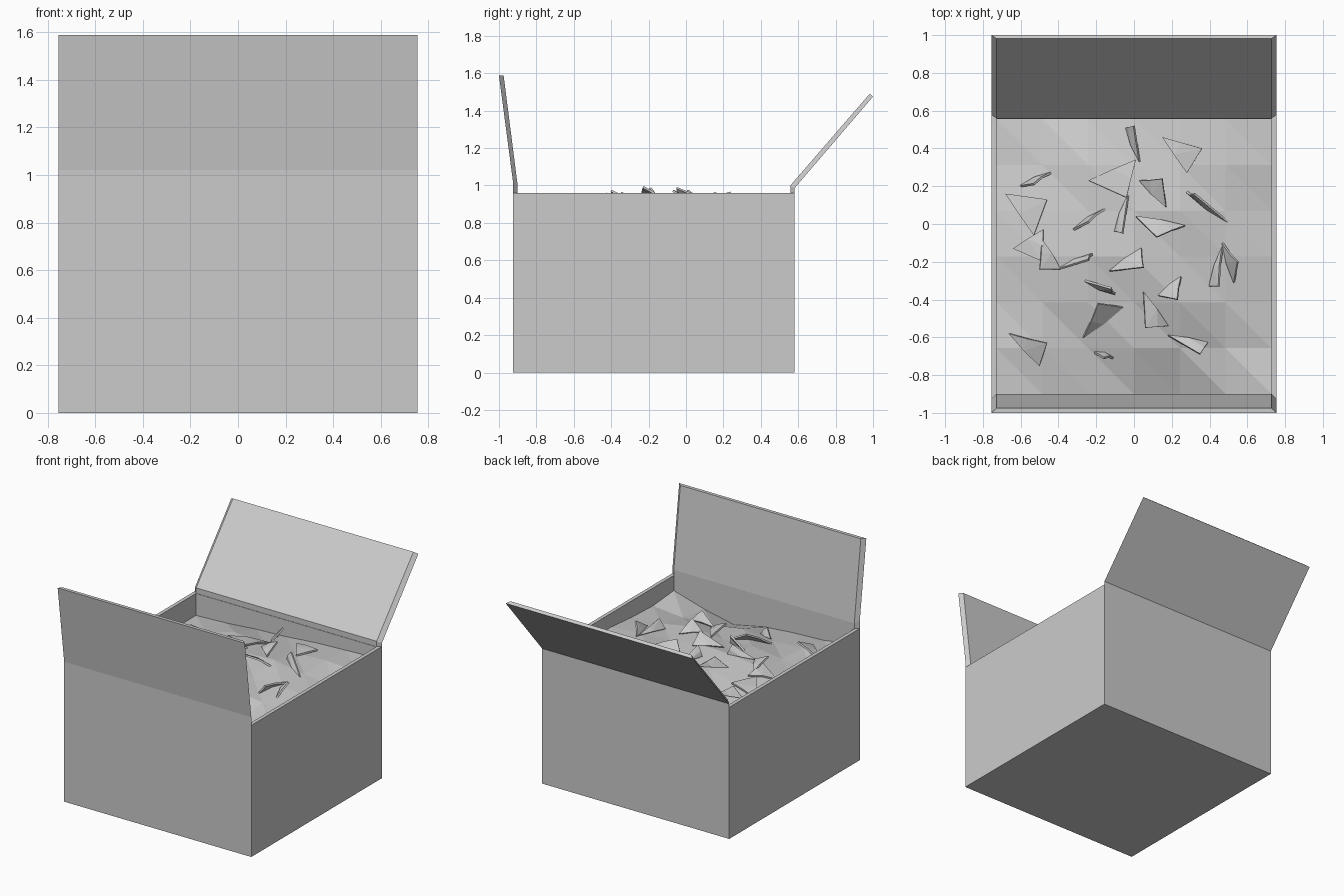
import bpy, bmesh, math
from mathutils import Vector

if "Cube" in bpy.data.objects:
    bpy.data.objects.remove(bpy.data.objects["Cube"])

W, WI = 0.755, 0.728            # outer and inner half width
Y0, Y1, T, TOP = -0.925, 0.58, 0.025, 0.96


def make(name, verts, faces):
    me = bpy.data.meshes.new(name)
    bm = bmesh.new()
    vs = [bm.verts.new(v) for v in verts]
    for f in faces:
        bm.faces.new([vs[i] for i in f])
    bmesh.ops.recalc_face_normals(bm, faces=bm.faces)
    bm.to_mesh(me)
    bm.free()
    ob = bpy.data.objects.new(name, me)
    bpy.context.collection.objects.link(ob)
    return ob


# open carton body: outer and inner shells joined by the rim
def ring(w, a, b, z):
    return [(-w, a, z), (w, a, z), (w, b, z), (-w, b, z)]


rings = (ring(W, Y0, Y1, 0) + ring(W, Y0, Y1, TOP)
         + ring(WI, Y0 + T, Y1 - T, TOP) + ring(WI, Y0 + T, Y1 - T, 0.025))
faces = [(0, 1, 2, 3), (12, 13, 14, 15)]
for r in range(0, 12, 4):
    for i in range(4):
        j = (i + 1) % 4
        faces.append((r + i, r + j, r + 4 + j, r + 4 + i))
make("carton_body", rings, faces)


# folded-out flaps: a bent strip with slightly bevelled ends
def flap(name, outer, inner):
    prof = [(W, *p) for p in outer] + [(WI, *p) for p in reversed(inner)]
    n = len(prof)
    verts = [(-w, y, z) for w, y, z in prof] + prof
    fs = [(i, (i + 1) % n, n + (i + 1) % n, n + i) for i in range(n)]
    for o in (0, n):
        fs += [(o, o + 1, o + 4, o + 5), (o + 1, o + 2, o + 3, o + 4)]
    make(name, verts, fs)


flap("front_flap", [(-0.925, TOP), (-0.925, 1.02), (-1.0, 1.588)],
     [(-0.90, TOP), (-0.90, 1.0), (-0.975, 1.588)])
flap("back_flap", [(0.58, TOP), (0.58, 0.985), (1.0, 1.475)],
     [(0.558, TOP), (0.558, 1.0), (0.982, 1.49)])

# uneven low-poly filling, rows run front to back
N = 6
heights = [
    [.85, .81, .80, .78, .73, .78, .85],
    [.84, .85, .83, .86, .82, .81, .83],
    [.82, .86, .89, .88, .90, .86, .84],
    [.84, .89, .92, .93, .89, .88, .86],
    [.83, .87, .90, .91, .92, .88, .85],
    [.80, .84, .90, .88, .88, .89, .88],
    [.80, .81, .83, .84, .86, .87, .88]]
X0, YF = -WI, Y0 + T
DX, DY = 2 * WI / N, (Y1 - Y0 - 2 * T) / N
verts = [(X0 + i * DX, YF + j * DY, heights[j][i])
         for j in range(N + 1) for i in range(N + 1)]
faces = []
for j in range(N):
    for i in range(N):
        a = j * (N + 1) + i
        b, c, d = a + 1, a + N + 2, a + N + 1
        faces += [(a, b, d), (b, c, d)]
make("filling_surface", verts, faces)


def ground(x, y):
    u = min(max((x - X0) / DX, 0), N - 1e-4)
    v = min(max((y - YF) / DY, 0), N - 1e-4)
    i, j = int(u), int(v)
    u, v = u - i, v - j
    h = heights
    if u + v < 1:
        return h[j][i] + u * (h[j][i + 1] - h[j][i]) + v * (h[j + 1][i] - h[j][i])
    return (h[j + 1][i + 1] + (1 - u) * (h[j + 1][i] - h[j + 1][i + 1])
            + (1 - v) * (h[j][i + 1] - h[j + 1][i + 1]))


# loose curved shards, given by three corners seen from the top
shards = [
    (-.04, .51, 0, .52, .03, .33), (-.24, .23, .01, .34, -.04, .14),
    (.15, .46, .36, .40, .28, .27), (-.60, .20, -.44, .27, -.53, .21),
    (-.68, .16, -.46, .13, -.53, -.06), (.03, .23, .15, .24, .17, .09),
    (.28, .17, .32, .16, .50, .01), (.01, .04, .27, -.01, .12, -.07),
    (-.32, -.03, -.15, .08, -.24, .01), (-.03, .15, -.10, -.04, -.06, -.05),
    (-.64, -.13, -.48, -.03, -.48, -.20), (-.50, -.24, -.39, -.24, -.49, -.08),
    (-.40, -.24, -.22, -.16, -.24, -.19), (-.13, -.25, .04, -.13, .05, -.23),
    (-.26, -.30, -.10, -.37, -.12, -.34), (-.27, -.60, -.19, -.42, -.06, -.44),
    (.40, -.33, .47, -.12, .45, -.33), (.47, -.10, .55, -.20, .53, -.31),
    (.05, -.36, .18, -.54, .06, -.55), (.13, -.38, .25, -.28, .23, -.40),
    (.18, -.59, .39, -.63, .35, -.69), (-.66, -.58, -.46, -.63, -.50, -.75),
    (-.21, -.68, -.11, -.71, -.16, -.71)]
for k, s in enumerate(shards):
    p = [Vector((s[i], s[i + 1], 0)) for i in (0, 2, 4)]
    # a, b end the longest side, c is the corner that stands up
    c = max(range(3), key=lambda i: (p[i - 1] - p[i - 2]).length)
    a, b, c = p[c - 2], p[c - 1], p[c]
    base = (b - a).length
    span = abs((b - a).cross(c - a).z) / base
    lift = min(math.sqrt(max(0.12 ** 2 - span ** 2, 0.0004)), 0.07)
    for v, dz in ((a, 0.004), (b, 0.004), (c, lift)):
        v.z = ground(v.x, v.y) + dz
    nrm = (b - a).cross(c - a).normalized()
    if nrm.z < 0:
        nrm.negate()
    bulge = nrm * 0.012
    m, q = (a + b) / 2 + bulge, (b + c) / 2 + bulge * 0.6
    ob = make("shard_%02d" % (k + 1), [a, m, b, q, c],
              [(0, 1, 4), (1, 3, 4), (1, 2, 3)])
    mod = ob.modifiers.new("thickness", 'SOLIDIFY')
    mod.thickness = 0.012
    mod.offset = 0
